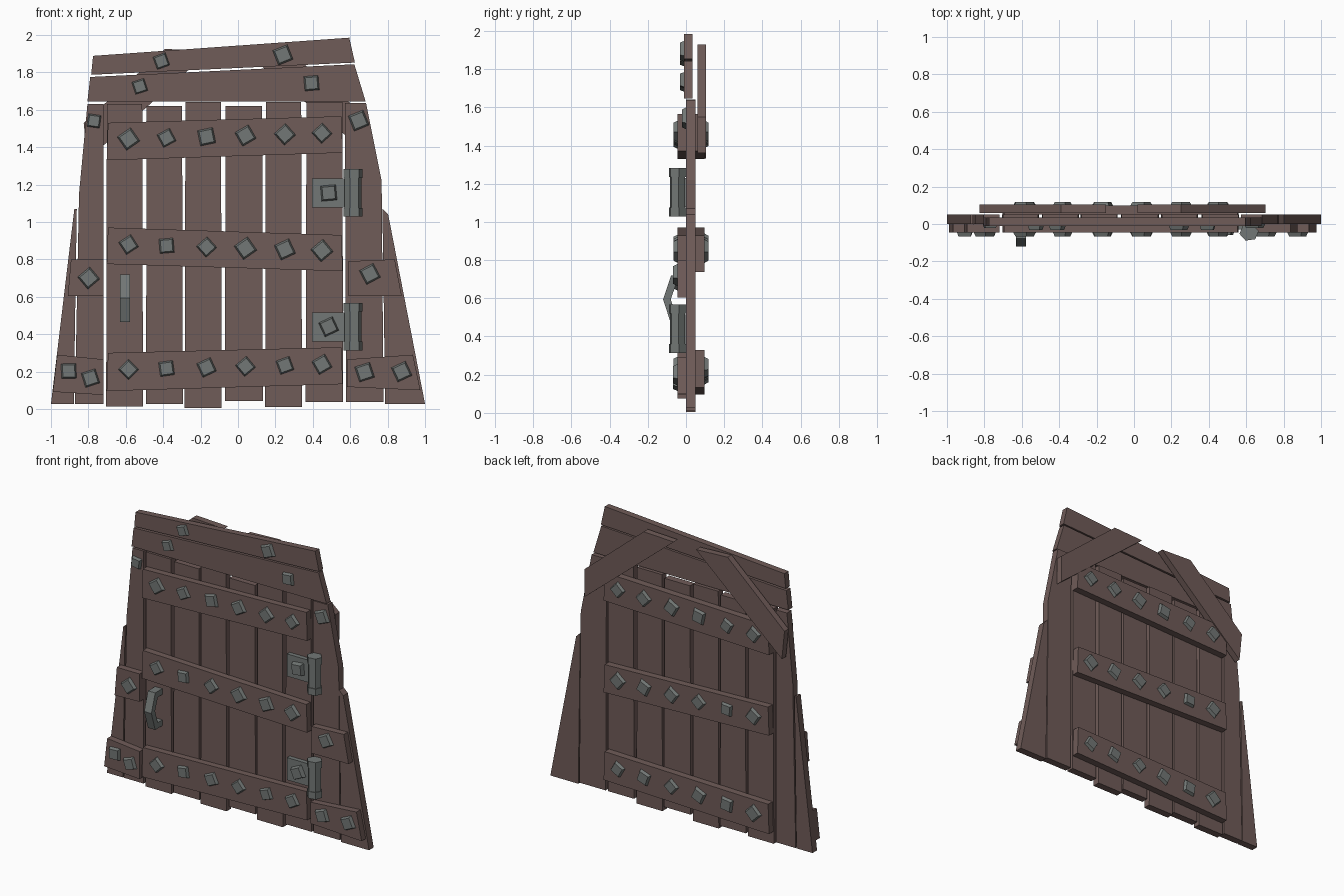
import bpy, bmesh, math, random
random.seed(4)

def material(name, col):
    m = bpy.data.materials.new(name)
    m.diffuse_color = (*col, 1)
    return m

WOOD = material("brown wood", (0.16, 0.106, 0.098))
IRON = material("grey iron", (0.17, 0.187, 0.18))

def loft(name, a, b, mat):
    """Closed solid between two matching 3D outlines."""
    bm = bmesh.new()
    va = [bm.verts.new(p) for p in a]
    vb = [bm.verts.new(p) for p in b]
    bm.faces.new(va)
    bm.faces.new(vb)
    n = len(a)
    for i in range(n):
        j = (i + 1) % n
        bm.faces.new((va[i], va[j], vb[j], vb[i]))
    bmesh.ops.recalc_face_normals(bm, faces=bm.faces)
    me = bpy.data.meshes.new(name)
    bm.to_mesh(me)
    bm.free()
    me.materials.append(mat)
    ob = bpy.data.objects.new(name, me)
    bpy.context.collection.objects.link(ob)
    return ob

def plank(name, pts, y0, y1, mat=WOOD):
    """Outline in x, z given a thickness from y0 to y1."""
    return loft(name, [(x, y0, z) for x, z in pts], [(x, y1, z) for x, z in pts], mat)

def bolt(name, x, z, y0, y1, deg, size=0.074):
    """Square rivet head, slightly narrower on its outer face."""
    def ring(s, y):
        r = s / math.sqrt(2)
        return [(x + r * math.cos(math.radians(deg + 45 + 90 * k)), y,
                 z + r * math.sin(math.radians(deg + 45 + 90 * k))) for k in range(4)]
    return loft(name, ring(size * 1.14, y0), ring(size * 0.92, y1), IRON)

# Door boards: left, right, bottom, top
for l, r, b, t in [(-.705, -.508, .012, 1.63), (-.492, -.295, .027, 1.62), (-.285, -.087, .005, 1.64),
                   (-.07, .133, .043, 1.62), (.145, .342, .01, 1.64), (.362, .562, .037, 1.64)]:
    plank("door_board", [(l, b), (r, b), (r - .004, t), (l + .004, t)], 0, .05)

# Frame side planks
plank("left_inner_post", [(-.872, .027), (-.72, .027), (-.72, 1.63), (-.805, 1.63), (-.85, 1.15)], 0, .05)
plank("left_outer_post", [(-1, .027), (-.878, .027), (-.862, 1.07), (-.875, 1.07)], 0, .05)
plank("right_inner_post", [(.578, .037), (.778, .037), (.768, 1.22), (.685, 1.635), (.572, 1.635)], 0, .05)
plank("right_outer_post", [(.787, .027), (1, .027), (.803, 1.04), (.772, 1.07)], 0, .05)

# Lintel planks
plank("lower_lintel", [(-.805, 1.645), (.682, 1.645), (.622, 1.843), (-.79, 1.775)], -.01, .035)
plank("upper_lintel", [(-.785, 1.787), (.625, 1.852), (.595, 1.985), (-.775, 1.888)], -.01, .035)

# Cross battens and their bolts, on both faces
xs = [-.585, -.382, -.168, .04, .251, .449]
battens = [(.096, .30, .133, .33, (45, 8, 25, 40, 20, 30)),
           (.775, .97, .737, .93, (33, 5, 42, 35, 25, 40)),
           (1.33, 1.53, 1.37, 1.565, (35, 28, 12, 30, 42, 42))]
for bl, tl, br, tr, angs in battens:
    outline = [(-.702, bl), (.56, br), (.553, tr), (-.695, tl)]
    for side, y0, y1, y2 in (("front", 0, -.045, -.066), ("back", .05, .098, .118)):
        plank(side + "_batten", outline, y0, y1)
        for x, a in zip(xs, angs):
            f = (x + .7) / 1.26
            z = (bl + tl) / 2 * (1 - f) + (br + tr) / 2 * f + .01
            bolt(side + "_bolt", x, z, y1, y2, a, random.uniform(.066, .078))

# Short battens on the frame
plank("left_low_batten", [(-.99, .092), (-.72, .075), (-.72, .265), (-.967, .29)], -.045, 0)
plank("left_mid_batten", [(-.91, .603), (-.72, .608), (-.72, .80), (-.893, .80)], -.045, 0)
plank("right_low_batten", [(.583, .118), (.975, .10), (.935, .29), (.583, .265)], -.045, 0)
plank("right_mid_batten", [(.592, .605), (.875, .605), (.838, .80), (.592, .79)], -.045, 0)

# Frame bolts: x, z, angle, size, base y
for x, z, a, s, y in [(-.798, .70, 40, .074, -.045), (.705, .722, 28, .074, -.045),
                      (-.905, .203, 2, .07, -.045), (-.789, .165, 18, .07, -.045),
                      (.677, .197, 18, .074, -.045), (.875, .20, 25, .074, -.045),
                      (-.41, 1.86, 20, .062, -.01), (.24, 1.893, 22, .074, -.01),
                      (-.525, 1.725, 18, .06, -.01), (.393, 1.742, 5, .068, -.01),
                      (-.77, 1.54, -8, .06, 0), (.645, 1.542, 22, .076, 0)]:
    bolt("frame_bolt", x, z, y, y - .022, a, s)

# Diagonal braces at the back of the top corners
plank("left_brace", [(-.805, 1.333), (-.15, 1.914), (-.39, 1.925), (-.825, 1.53)], .06, .105)
plank("right_brace", [(.70, 1.36), (.702, 1.55), (.25, 1.93), (.02, 1.92)], .06, .105)

# Hinges: plate, bolt and a three-part six-sided knuckle
def knuckle(name, z0, z1, r):
    def ring(z):
        return [(.615 + r * math.cos(math.pi * (k / 3 + .05)),
                 -.045 + r * .9 * math.sin(math.pi * (k / 3 + .05)), z) for k in range(6)]
    loft(name, ring(z0), ring(z1), IRON)

for z in (.44, 1.155):
    plank("hinge_plate", [(.395, z - .078), (.60, z - .078), (.60, z + .076), (.395, z + .076)], -.03, 0, IRON)
    bolt("hinge_bolt", .485, z, -.03, -.06, 5 if z > 1 else 25, .072)
    knuckle("hinge_knuckle", z - .08, z + .08, .046)
    knuckle("hinge_cap_low", z - .127, z - .08, .052)
    knuckle("hinge_cap_high", z + .08, z + .127, .052)

# Bent pull handle
arc = [(0, .72), (-.078, .72), (-.12, .594), (-.078, .465), (0, .465),
       (0, .505), (-.05, .505), (-.08, .594), (-.05, .68), (0, .68)]
loft("handle", [(-.632, y, z) for y, z in arc], [(-.577, y, z) for y, z in arc], IRON)
